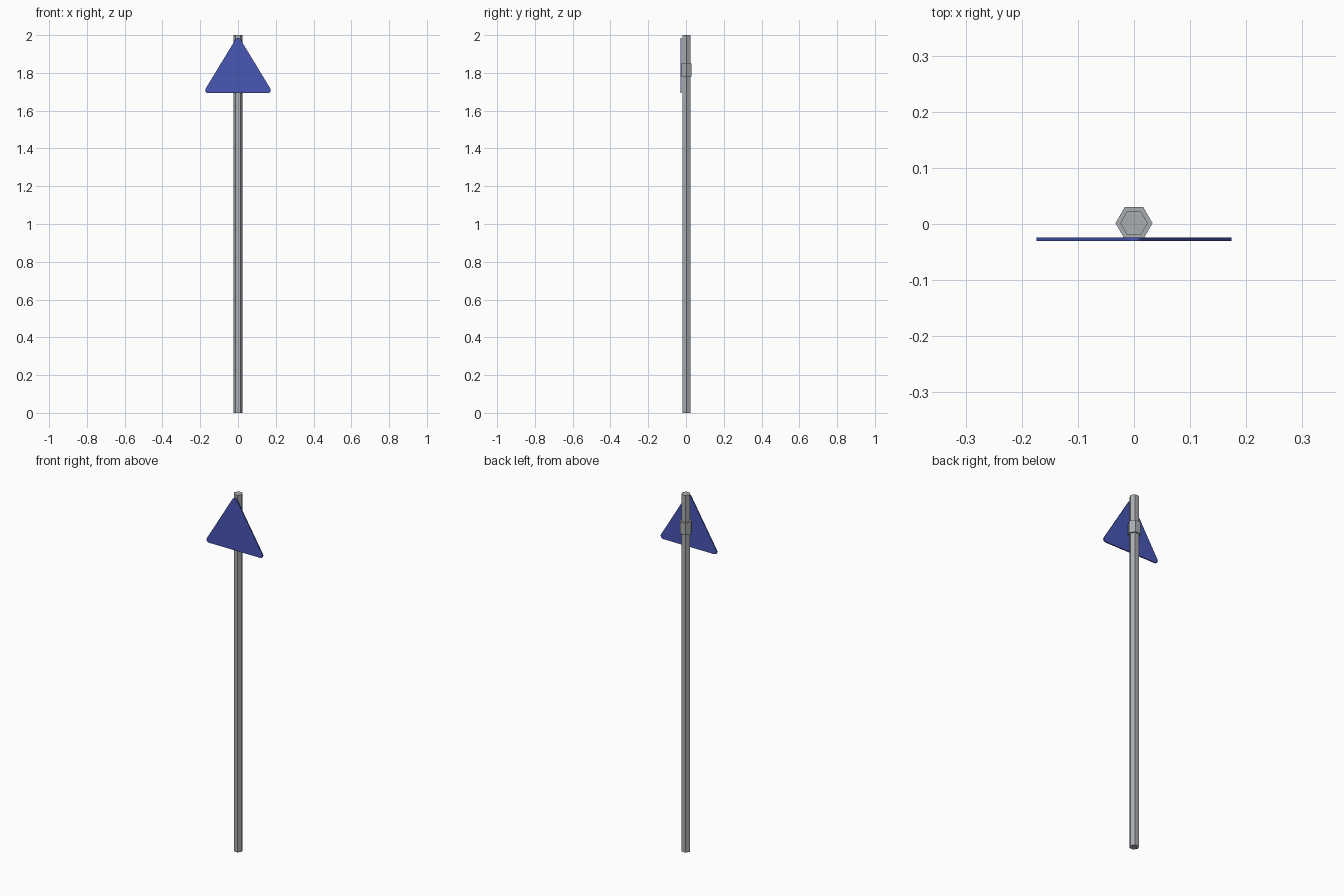
import bpy, bmesh, math
from mathutils import Vector

if "Cube" in bpy.data.objects:
    bpy.data.objects.remove(bpy.data.objects["Cube"])

def material(name, rgb):
    m = bpy.data.materials.new(name)
    m.diffuse_color = (*rgb, 1)
    m.use_nodes = True
    m.node_tree.nodes["Principled BSDF"].inputs["Base Color"].default_value = m.diffuse_color
    return m

grey = material("galvanised grey", (0.40, 0.42, 0.44))
blue = material("sign blue", (0.065, 0.095, 0.46))
POLE_Y = 0.0015

def hex_tube(name, radius, z0, z1):
    """Six-sided prism with corners on the x axis."""
    bm = bmesh.new()
    ring = [bm.verts.new((radius * math.cos(math.radians(60 * i)),
                          POLE_Y + radius * math.sin(math.radians(60 * i)), z0))
            for i in range(6)]
    extrude(name, bm, ring, Vector((0, 0, z1 - z0)), grey)

def extrude(name, bm, ring, offset, mat):
    face = bm.faces.new(ring)
    ext = bmesh.ops.extrude_face_region(bm, geom=[face], use_keep_orig=True)
    verts = [v for v in ext["geom"] if isinstance(v, bmesh.types.BMVert)]
    bmesh.ops.translate(bm, verts=verts, vec=offset)
    bmesh.ops.recalc_face_normals(bm, faces=bm.faces)
    me = bpy.data.meshes.new(name)
    bm.to_mesh(me)
    bm.free()
    me.materials.append(mat)
    bpy.context.collection.objects.link(bpy.data.objects.new(name, me))

# pole and mounting collar
hex_tube("pole", 0.0245, 0, 2)
hex_tube("mounting_collar", 0.033, 1.782, 1.849)

# triangular plate with rounded corners
R = 0.015
bm = bmesh.new()
ring = []
for cx, cz, start in ((0.159, 1.708, -90), (0, 1.970, 30), (-0.159, 1.708, 150)):
    for i in range(5):
        a = math.radians(start + 120 * i / 4)
        ring.append(bm.verts.new((cx + R * math.cos(a), -0.030, cz + R * math.sin(a))))
extrude("sign_plate", bm, ring, Vector((0, 0.006, 0)), blue)
